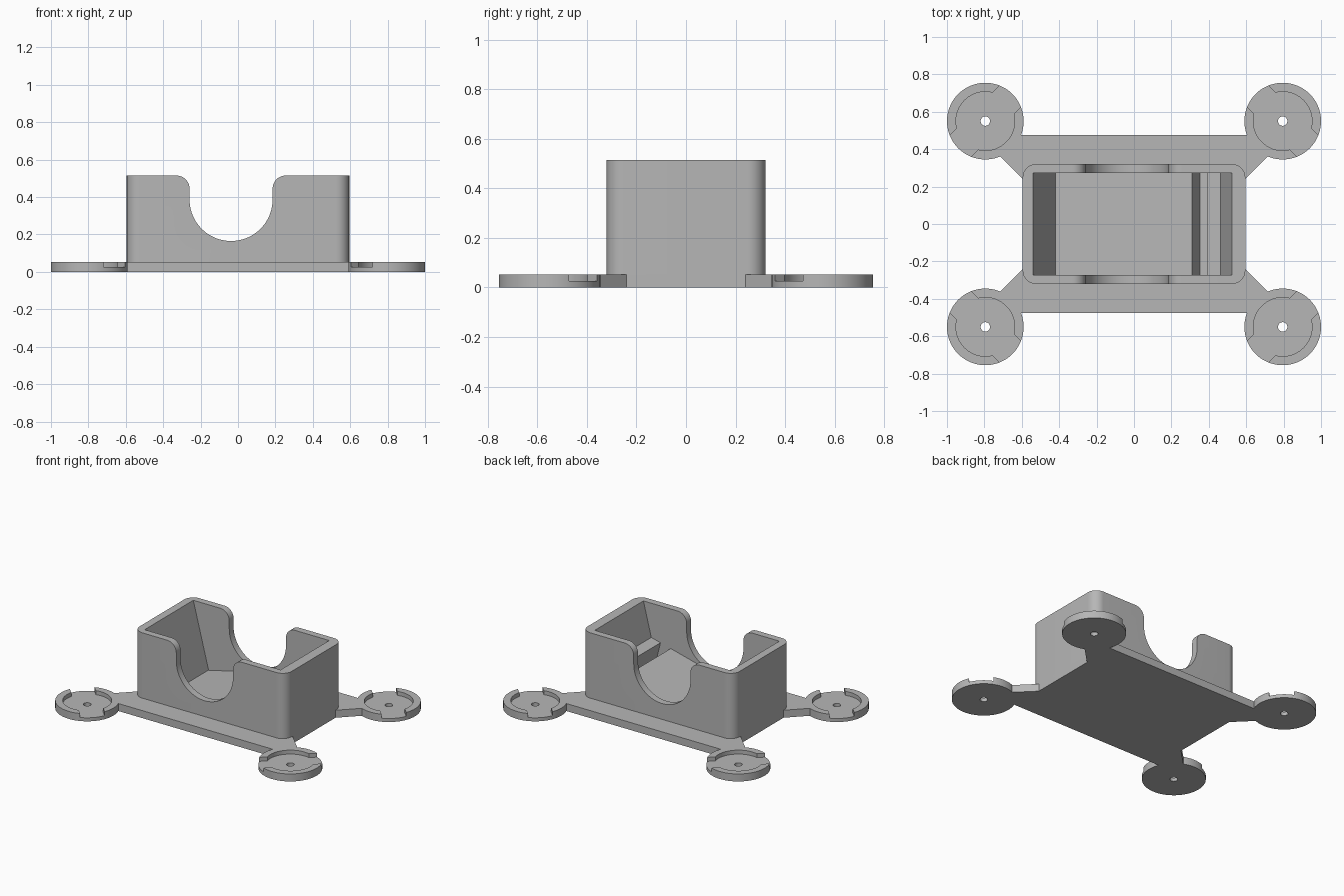
import bpy, bmesh, math
from mathutils import Matrix, Vector

cube = bpy.data.objects.get("Cube")
if cube:
    bpy.data.objects.remove(cube, do_unlink=True)

grey = bpy.data.materials.new("light_grey")
grey.use_nodes = True
GREY = (0.47, 0.47, 0.47, 1)
grey.diffuse_color = GREY
grey.node_tree.nodes["Principled BSDF"].inputs["Base Color"].default_value = GREY

BASE_H = 0.053
FLOOR_H = 0.025
TOP = 0.515


def prism(name, points, low, high, matrix=Matrix()):
    """Extrude a 2D outline from low to high along local z."""
    bm = bmesh.new()
    face = bm.faces.new([bm.verts.new((x, y, low)) for x, y in points])
    out = bmesh.ops.extrude_face_region(bm, geom=[face])
    verts = [v for v in out["geom"] if isinstance(v, bmesh.types.BMVert)]
    bmesh.ops.translate(bm, verts=verts, vec=(0, 0, high - low))
    bmesh.ops.transform(bm, verts=bm.verts, matrix=matrix)
    bmesh.ops.recalc_face_normals(bm, faces=bm.faces)
    mesh = bpy.data.meshes.new(name)
    bm.to_mesh(mesh)
    bm.free()
    mesh.materials.append(grey)
    obj = bpy.data.objects.new(name, mesh)
    bpy.context.collection.objects.link(obj)
    return obj


def arc(cx, cy, r, start, end, steps):
    angles = [math.radians(start + (end - start) * i / steps) for i in range(steps + 1)]
    return [(cx + r * math.cos(a), cy + r * math.sin(a)) for a in angles]


def circle(r):
    return arc(0, 0, r, 0, 360, 72)[:-1]


def rect(w, d):
    return [(-w, -d), (w, -d), (w, d), (-w, d)]


def combine(obj, other, operation):
    mod = obj.modifiers.new(operation, "BOOLEAN")
    mod.operation, mod.solver, mod.object = operation, "EXACT", other
    bpy.context.view_layer.objects.active = obj
    bpy.ops.object.modifier_apply(modifier=mod.name)
    bpy.data.objects.remove(other, do_unlink=True)


# Base plate with four diagonal arms
quarter = [(0.595, 0.24), (0.723, 0.368), (0.616, 0.475)]
outline = quarter + [(-x, y) for x, y in reversed(quarter)]
outline += [(-x, -y) for x, y in outline]
base = prism("base_plate", outline, 0, BASE_H)

# Round corner pads: recessed, slotted across the arm, with a centre hole
for side, sx in (("left", 1), ("right", -1)):
    for end, sy in (("front", -1), ("back", 1)):
        place = Matrix.Translation((0.795 * sx, 0.55 * sy, 0))
        turn = place @ Matrix.Rotation(math.radians(-45 * sx * sy), 4, "Z")
        pad = prism(f"{end}_{side}_pad", circle(0.205), 0, BASE_H, place)
        combine(pad, prism("recess", circle(0.157), FLOOR_H, 0.2, place), "DIFFERENCE")
        combine(pad, prism("slot", rect(0.3, 0.08), FLOOR_H, 0.2, turn), "DIFFERENCE")
        combine(pad, prism("hole", circle(0.025), -0.1, 0.2, place), "DIFFERENCE")

# Housing with rounded upright corners
plan = []
for sx, sy, a in ((1, 1, 0), (-1, 1, 90), (-1, -1, 180), (1, -1, 270)):
    plan += arc(0.525 * sx, 0.25 * sy, 0.07, a, a + 90, 12)
housing = prism("housing", plan, 0.005, TOP)

# Side profiles are drawn in x and z, then pushed through along y
side_on = Matrix.Rotation(math.radians(90), 4, "X")

# Cavity with tilted floor, sloping ends and a trench
cavity = [(-0.566, 0.615), (-0.42, 0.05), (0.31, 0.235), (0.354, 0.062),
          (0.434, 0.082), (0.39, 0.255), (0.462, 0.273), (0.549, 0.615)]
combine(housing, prism("cavity", cavity, -0.272, 0.272, side_on), "DIFFERENCE")

# U-shaped opening through both long walls, flared at the rim
MID, R, FILLET = -0.037, 0.222, 0.07
notch = arc(MID, 0.387, R, 180, 360, 40)
notch += arc(MID + R + FILLET, TOP - FILLET, FILLET, 180, 90, 12)
notch += [(MID + R + FILLET, 0.7), (MID - R - FILLET, 0.7)]
notch += arc(MID - R - FILLET, TOP - FILLET, FILLET, 90, 0, 12)
combine(housing, prism("opening", notch, -0.5, 0.5, side_on), "DIFFERENCE")

# Smooth the curved walls, keep real edges sharp
bpy.ops.object.select_all(action="DESELECT")
for obj in bpy.context.collection.objects:
    if obj.type == "MESH" and grey.name in obj.data.materials:
        obj.select_set(True)
        bpy.context.view_layer.objects.active = obj
bpy.ops.object.shade_smooth_by_angle(angle=math.radians(30))
